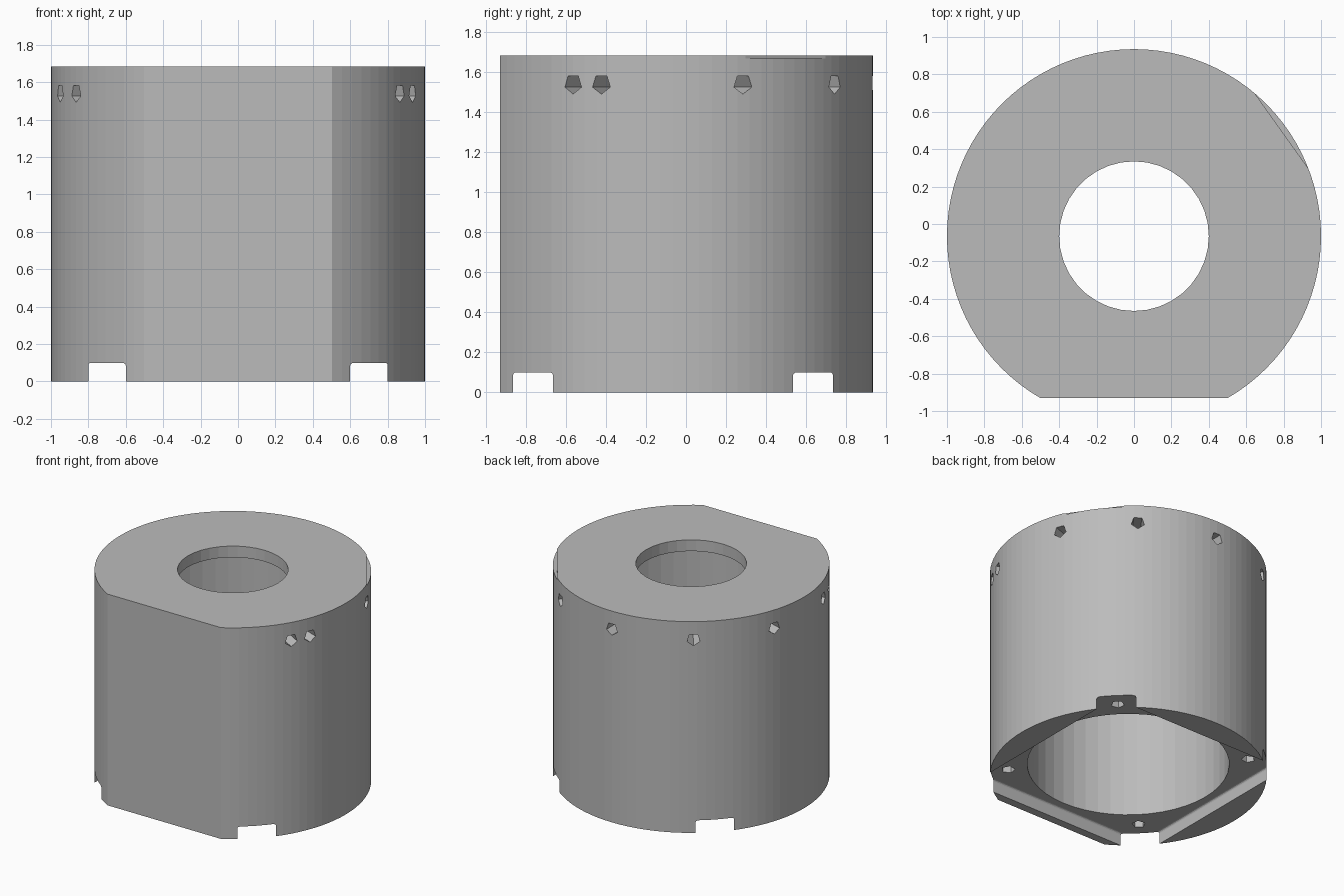
import bpy
import bmesh
from math import radians, pi, cos, sin
from mathutils import Matrix, Vector

if "Cube" in bpy.data.objects:
    bpy.data.objects.remove(bpy.data.objects["Cube"], do_unlink=True)

CY = -0.065          # axis of the round body
TOP = 1.685
FLOOR = 0.1          # depth of the square recess underneath
BORE = 0.73

grey = bpy.data.materials.new("plain grey")
grey.use_nodes = True
colour = (0.5, 0.5, 0.5, 1)
grey.diffuse_color = colour
grey.node_tree.nodes["Principled BSDF"].inputs["Base Color"].default_value = colour


def to_object(name, bm):
    bmesh.ops.recalc_face_normals(bm, faces=bm.faces)
    mesh = bpy.data.meshes.new(name)
    bm.to_mesh(mesh)
    bm.free()
    mesh.materials.append(grey)
    obj = bpy.data.objects.new(name, mesh)
    bpy.context.collection.objects.link(obj)
    return obj


def cylinder(name, radius, z0, z1, sides):
    bm = bmesh.new()
    bmesh.ops.create_cone(bm, cap_ends=True, segments=sides, radius1=radius, radius2=radius,
                          depth=z1 - z0, matrix=Matrix.Translation((0, CY, (z0 + z1) / 2)))
    return to_object(name, bm)


def box(name, centre, size, turn=0, round_top=0):
    bm = bmesh.new()
    bmesh.ops.create_cube(bm, size=1)
    bmesh.ops.scale(bm, vec=size, verts=bm.verts)
    if round_top:
        edges = [e for e in bm.edges if all(v.co.z > 0 for v in e.verts)]
        bmesh.ops.bevel(bm, geom=edges, offset=round_top, segments=3, profile=0.5, affect='EDGES')
    bm.transform(Matrix.Translation(centre) @ Matrix.Rotation(turn, 4, 'Z'))
    return to_object(name, bm)


def screw_hole(name, start, direction, length):
    """Five-sided hole running from start along direction, one corner pointing down."""
    d = Vector(direction).normalized()
    side = d.orthogonal().normalized() if abs(d.z) > 0.9 else d.cross(Vector((0, 0, 1)))
    if abs(d.z) > 0.9:
        side = Vector((-start[1] + CY, start[0], 0)).normalized()
    up = side.cross(d)
    bm = bmesh.new()
    ring = []
    for i in range(5):
        a = -pi / 2 + i * 2 * pi / 5
        ring.append(bm.verts.new(Vector(start) + 0.05 * (cos(a) * side + sin(a) * up)))
    face = bm.faces.new(ring)
    far = bmesh.ops.extrude_face_region(bm, geom=[face])["geom"]
    bmesh.ops.translate(bm, vec=d * length,
                        verts=[v for v in far if isinstance(v, bmesh.types.BMVert)])
    return to_object(name, bm)


def carve(target, cutter):
    mod = target.modifiers.new("cut", 'BOOLEAN')
    mod.operation = 'DIFFERENCE'
    mod.solver = 'EXACT'
    mod.object = cutter
    bpy.context.view_layer.objects.active = target
    bpy.ops.object.modifier_apply(modifier=mod.name)
    bpy.data.objects.remove(cutter, do_unlink=True)


# Round housing with a flat front
housing = cylinder("housing", 1.0, 0, TOP, 96)
carve(housing, box("front_flat", (0, -1.43, 1), (3, 1, 4)))

# Wide bore from below and smaller opening through the top plate
carve(housing, cylinder("bore", BORE, -0.5, 1.595, 48))
carve(housing, cylinder("top_opening", 0.4, 1.2, 2.2, 36))

# Square recess underneath, open at its four corners
carve(housing, box("square_recess", (0, CY, FLOOR - 0.25), (1.6, 1.6, 0.5), round_top=0.015))

# Shallow step on the edge of the top
turn = radians(35.5)
reach = 0.969 + 0.25
carve(housing, box("edge_step", (reach * cos(turn), CY + reach * sin(turn), TOP + 0.085),
                   (0.5, 1, 0.2), turn))

# Radial screw holes below the rim
for angle in (-30, -21, 20.5, 54, 90, 126, 162, 198, 210):
    a = radians(angle)
    out = Vector((cos(a), sin(a), 0))
    carve(housing, screw_hole("rim_hole", Vector((0, CY, 1.542)) + out * 1.1, -out, 0.5))

# Screw holes in the recess floor
for sx in (-1, 1):
    for sy in (-1, 1):
        carve(housing, screw_hole("floor_hole", (sx * 0.615, CY + sy * 0.615, 0.05), (0, 0, 1), 0.4))

for poly in housing.data.polygons:
    poly.use_smooth = False
